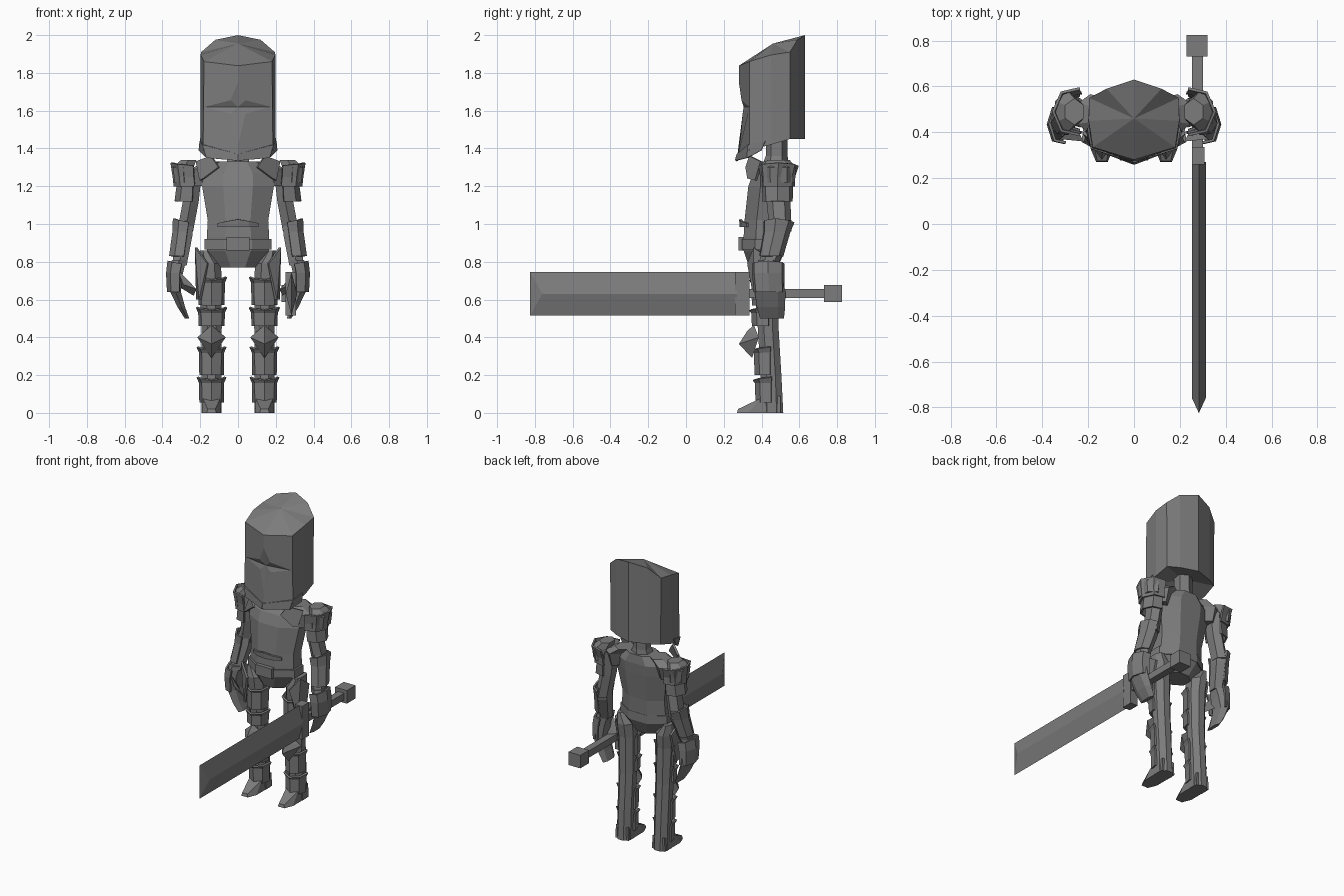
import bpy, bmesh, math
from mathutils import Vector

steel = bpy.data.materials.new("grey_steel")
steel.diffuse_color = (0.2, 0.2, 0.2, 1)


def make(name, verts, faces, mirror=False, thick=0.0):
    me = bpy.data.meshes.new(name)
    me.from_pydata([Vector(v) for v in verts], [], faces)
    bm = bmesh.new()
    bm.from_mesh(me)
    bmesh.ops.recalc_face_normals(bm, faces=bm.faces)
    bm.to_mesh(me)
    bm.free()
    me.materials.append(steel)
    ob = bpy.data.objects.new(name, me)
    bpy.context.collection.objects.link(ob)
    if thick:
        m = ob.modifiers.new("thickness", 'SOLIDIFY')
        m.thickness, m.offset = thick, 0
    if mirror:
        m = ob.modifiers.new("mirror", 'MIRROR')
        m.use_mirror_merge = mirror == "merge"
    return ob


def tube(name, rings, n=8, mirror=False):
    """Closed loft through flat rings of (z, cx, cy, rx, ry)."""
    k = 1 / math.cos(math.pi / n)
    vs = []
    for z, cx, cy, rx, ry in rings:
        for i in range(n):
            a = 2 * math.pi * (i + .5) / n
            vs.append((cx + k * rx * math.cos(a), cy + k * ry * math.sin(a), z))
    fs = [(r * n + i, r * n + (i + 1) % n, (r + 1) * n + (i + 1) % n, (r + 1) * n + i)
          for r in range(len(rings) - 1) for i in range(n)]
    last = (len(rings) - 1) * n
    fs += [tuple(range(n)), tuple(range(last, last + n))]
    return make(name, vs, fs, mirror)


def shell(name, rings, a0, a1, n=4, peak=0.0, mirror=True):
    """Open armour plate wrapped part way round a limb; last ring rises to a peak."""
    vs = []
    for j, (z, cx, cy, rx, ry) in enumerate(rings):
        for i in range(n + 1):
            t = i / n
            a = math.radians(a0 + (a1 - a0) * t)
            up = peak * (1 - abs(2 * t - 1)) * (j == len(rings) - 1)
            vs.append((cx + rx * math.cos(a), cy + ry * math.sin(a), z + up))
    w = n + 1
    fs = [(r * w + i, r * w + i + 1, (r + 1) * w + i + 1, (r + 1) * w + i)
          for r in range(len(rings) - 1) for i in range(n)]
    return make(name, vs, fs, mirror, .012)


def box(name, x, y, z, mirror=False):
    vs = [(a, b, c) for a in x for b in y for c in z]
    fs = [(0, 1, 3, 2), (4, 5, 7, 6), (0, 1, 5, 4), (2, 3, 7, 6), (0, 2, 6, 4), (1, 3, 7, 5)]
    return make(name, vs, fs, mirror)


# Helmet: half outline with sloping crown, star visor sunk in the front
top = [(0, .63, 2.0), (.12, .59, 1.975), (.195, .55, 1.91), (.198, .45, 1.895), (.18, .335, 1.86), (0, .28, 1.838)]
bot = [(0, .63, 1.45), (.12, .59, 1.45), (.19, .55, 1.45), (.2, .45, 1.42), (.185, .335, 1.39), (0, .268, 1.33)]
star = [(0, .28, 1.75), (.04, .294, 1.655), (.175, .335, 1.62), (.04, .3, 1.585), (0, .285, 1.42), (0, .305, 1.62)]
T, R, B = 0, 6, 12
fs = [(i, i + 1, R + i + 1, R + i) for i in range(4)]
fs += [(5, 4, B + 2, B + 1, B), (4, 10, B + 2), (10, 11, B + 4, B + 3, B + 2)]
fs += [(B, B + 1, B + 5), (B + 1, B + 2, B + 5), (B + 2, B + 3, B + 5), (B + 3, B + 4, B + 5)]
crown, neck_hole = 18, 19
fs += [(i, i + 1, crown) for i in range(5)] + [(R + i, R + i + 1, neck_hole) for i in range(5)]
make("helmet", top + bot + star + [(0, .46, 1.955), (0, .46, 1.47)], fs, "merge")
# Flared lower rim of the helmet
make("helmet_rim", [(0, .272, 1.37), (.185, .33, 1.42), (.2, .42, 1.44), (0, .262, 1.335), (.165, .325, 1.35),
                    (.205, .4, 1.39)], [(0, 1, 4, 3), (1, 2, 5, 4)], "merge", .008)
tube("neck", [(1.27, 0, .47, .08, .07), (1.36, 0, .48, .05, .05), (1.5, 0, .48, .05, .05)], 6)

# Torso
tube("torso", [(.77, 0, .41, .09, .075), (.86, 0, .415, .165, .11), (.93, 0, .415, .165, .11),
               (1.02, 0, .42, .16, .11), (1.2, 0, .44, .19, .11), (1.27, 0, .455, .19, .1),
               (1.33, 0, .475, .11, .075)], 8)
tube("belt", [(.865, 0, .412, .178, .115), (.92, 0, .412, .178, .115)], 8)
box("buckle", (-.062, .062), (.278, .31), (.86, .93))
shell("belly_band", [(.985, 0, .415, .15, .125), (1.005, 0, .415, .15, .128)], -135, -45, 4, .02, False)
tube("shoulder_bridge", [(1.2, .19, .47, .04, .06), (1.29, .19, .48, .06, .075), (1.33, .13, .48, .05, .06)], 6, True)
# Raised neck guards
make("collar", [(.1, .32, 1.3), (.14, .34, 1.36), (.22, .4, 1.33), (.2, .37, 1.23), (.18, .33, 1.24)],
     [(0, 1, 2, 3, 4)], True, .015)

# Arms
tube("upper_arm", [(.96, .28, .5, .042, .05), (1.12, .25, .49, .042, .055), (1.28, .235, .485, .045, .055)], 6, True)
tube("forearm", [(.78, .31, .435, .038, .045), (.94, .287, .485, .046, .055), (1.02, .277, .5, .04, .05)], 6, True)
tube("hand", [(.5, .27, .455, .012, .055), (.56, .3, .45, .02, .065), (.64, .33, .445, .028, .07),
              (.73, .33, .435, .036, .065), (.81, .312, .435, .038, .045)], 6, True)
make("thumb", [(.32, .37, .76), (.32, .41, .72), (.29, .37, .68), (.3, .43, .66), (.22, .36, .655), (.235, .39, .62)],
     [(0, 1, 3, 2), (2, 3, 5, 4), (0, 2, 4), (1, 3, 5), (0, 1, 5, 4)], True)

# Arm armour
tube("shoulder_cap", [(1.22, .285, .49, .05, .075), (1.3, .29, .49, .055, .08), (1.34, .26, .49, .04, .05)], 6, True)
shell("pauldron", [(1.2, .25, .485, .085, .09), (1.25, .255, .485, .085, .09), (1.31, .26, .49, .092, .105)],
      -105, 105, 4, .015)
shell("upper_arm_plate", [(1.12, .255, .485, .075, .075), (1.2, .25, .485, .07, .078), (1.23, .25, .485, .082, .088)],
      -100, 100, 4)
shell("forearm_plate", [(.83, .305, .45, .055, .06), (.96, .287, .48, .055, .068), (1.01, .28, .49, .06, .08)],
      -110, 90, 4, .02)
shell("wrist_cuff", [(.64, .325, .44, .045, .08), (.74, .325, .435, .05, .085), (.79, .315, .435, .052, .085)],
      -110, 110, 4, .015)

# Legs and boots
tube("leg", [(0, .14, .455, .052, .06), (.2, .14, .45, .052, .055), (.45, .14, .435, .054, .055),
             (.7, .145, .425, .058, .065), (.79, .15, .425, .06, .075), (.86, .175, .425, .025, .06)], 8, True)
make("boot", [(.09, .33, 0), (.115, .27, 0), (.165, .27, 0), (.19, .33, 0), (.19, .5, 0), (.09, .5, 0),
              (.12, .275, .02), (.16, .275, .02), (.185, .39, .075), (.095, .39, .075), (.185, .5, .09), (.095, .5, .09)],
     [(0, 1, 2, 3, 4, 5), (1, 2, 7, 6), (6, 7, 8, 9), (0, 1, 6, 9), (3, 2, 7, 8), (8, 9, 11, 10),
      (3, 8, 10, 4), (0, 9, 11, 5), (4, 5, 11, 10)], True)

# Leg armour
make("hip_guard", [(.222, .36, .875), (.16, .33, .79), (.2, .36, .6), (.215, .42, .6), (.21, .47, .8)],
     [(0, 1, 2), (0, 2, 3, 4)], True, .014)
for name, z0, z1, cy, r in (("thigh_plate", .57, .72, .425, .066), ("lower_thigh_plate", .46, .56, .425, .066),
                            ("shin_plate", .2, .35, .435, .062), ("ankle_plate", .055, .19, .44, .062)):
    shell(name, [(z0, .14, cy, r - .002, r + .004), (z1 - .03, .14, cy, r, r + .008),
                 (z1, .14, cy, r + .013, r + .02)], -190, 10, 4, -.015)
make("knee_guard", [(.14, .36, .465), (.14, .35, .29), (.065, .385, .4), (.215, .385, .4), (.14, .28, .365),
                    (.14, .325, .435)],
     [(0, 2, 5), (0, 3, 5), (2, 4, 5), (3, 4, 5), (1, 2, 4), (1, 3, 4), (0, 2, 1, 3)], True)

# Sword: diamond section blade ending in an upright edge
cx = .283
make("blade", [(cx, .27, .745), (cx + .03, .27, .63), (cx, .27, .515), (cx - .03, .27, .63),
               (cx, -.825, .745), (cx + .03, -.76, .63), (cx, -.825, .515), (cx - .03, -.76, .63)],
     [(0, 1, 2, 3), (0, 1, 5, 4), (1, 2, 6, 5), (2, 3, 7, 6), (3, 0, 4, 7), (4, 5, 6), (4, 7, 6)])
box("guard", (.252, .308), (.26, .335), (.515, .745))
box("grip", (.252, .3), (.33, .74), (.608, .655))
box("pommel", (.23, .32), (.73, .825), (.588, .678))
